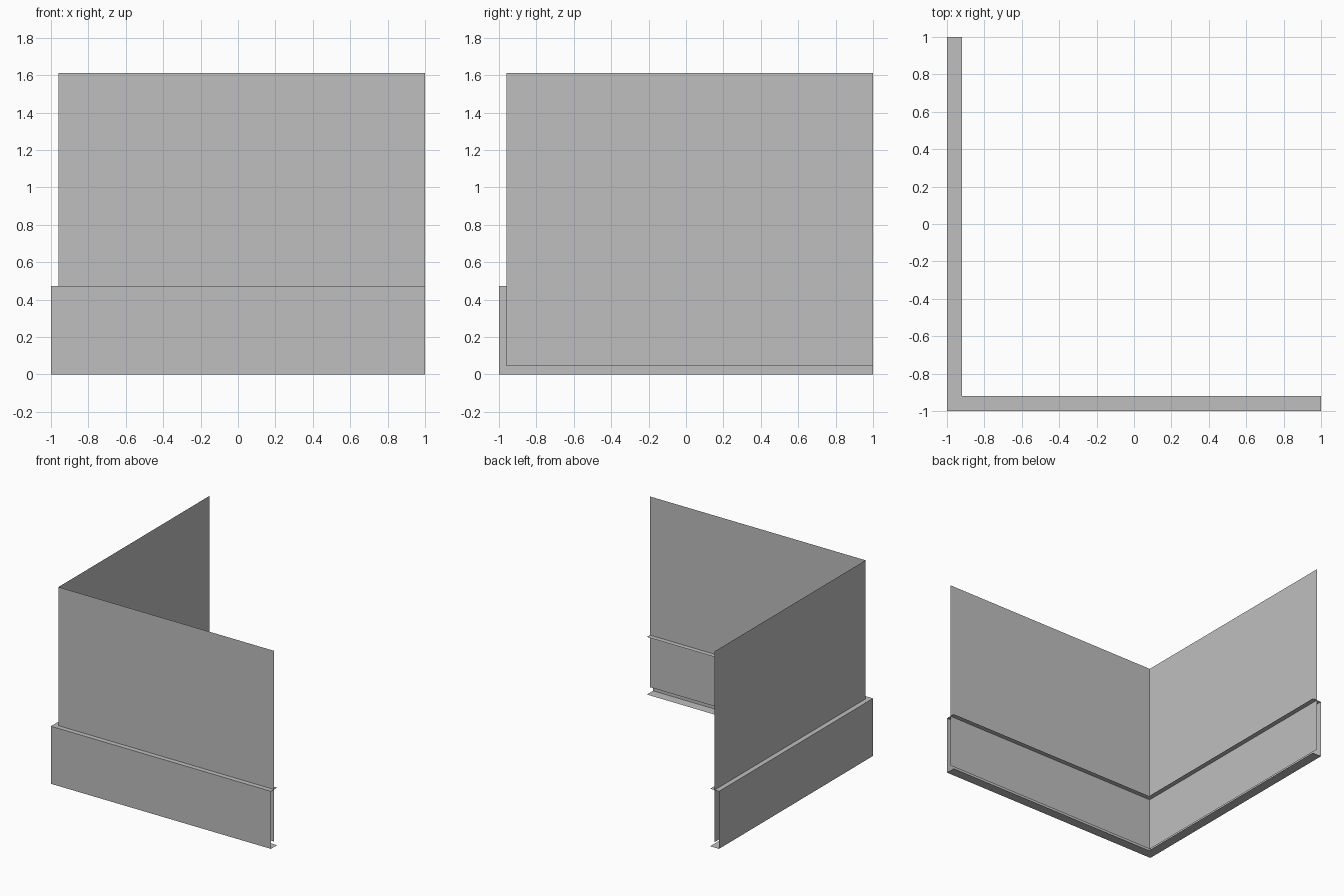
import bpy
import bmesh

cube = bpy.data.objects.get("Cube")
if cube:
    bpy.data.objects.remove(cube, do_unlink=True)

# One flat grey for every sheet
grey = bpy.data.materials.new("plain_grey")
grey.use_nodes = True
colour = (0.52, 0.52, 0.52, 1)
grey.diffuse_color = colour
grey.node_tree.nodes["Principled BSDF"].inputs["Base Color"].default_value = colour


def corner_sweep(name, profile):
    """Sweep a profile of (inset, height) points round the mitred corner."""
    bm = bmesh.new()
    rows = []
    for inset, z in profile:
        c = inset - 1
        rows.append([bm.verts.new(p) for p in ((c, 1, z), (c, c, z), (1, c, z))])
    for low, high in zip(rows, rows[1:]):
        for i in range(2):
            bm.faces.new((low[i], low[i + 1], high[i + 1], high[i]))
    mesh = bpy.data.meshes.new(name)
    bm.to_mesh(mesh)
    bm.free()
    mesh.materials.append(grey)
    obj = bpy.data.objects.new(name, mesh)
    bpy.context.collection.objects.link(obj)
    return obj


# Tall thin sheet, raised slightly off the ground
corner_sweep("wall_sheet", [(0.04, 0.045), (0.04, 1.612)])

# Open channel around the foot: bottom flange, outer face, top flange
corner_sweep("base_channel", [(0.08, 0), (0, 0), (0, 0.473), (0.08, 0.473)])
